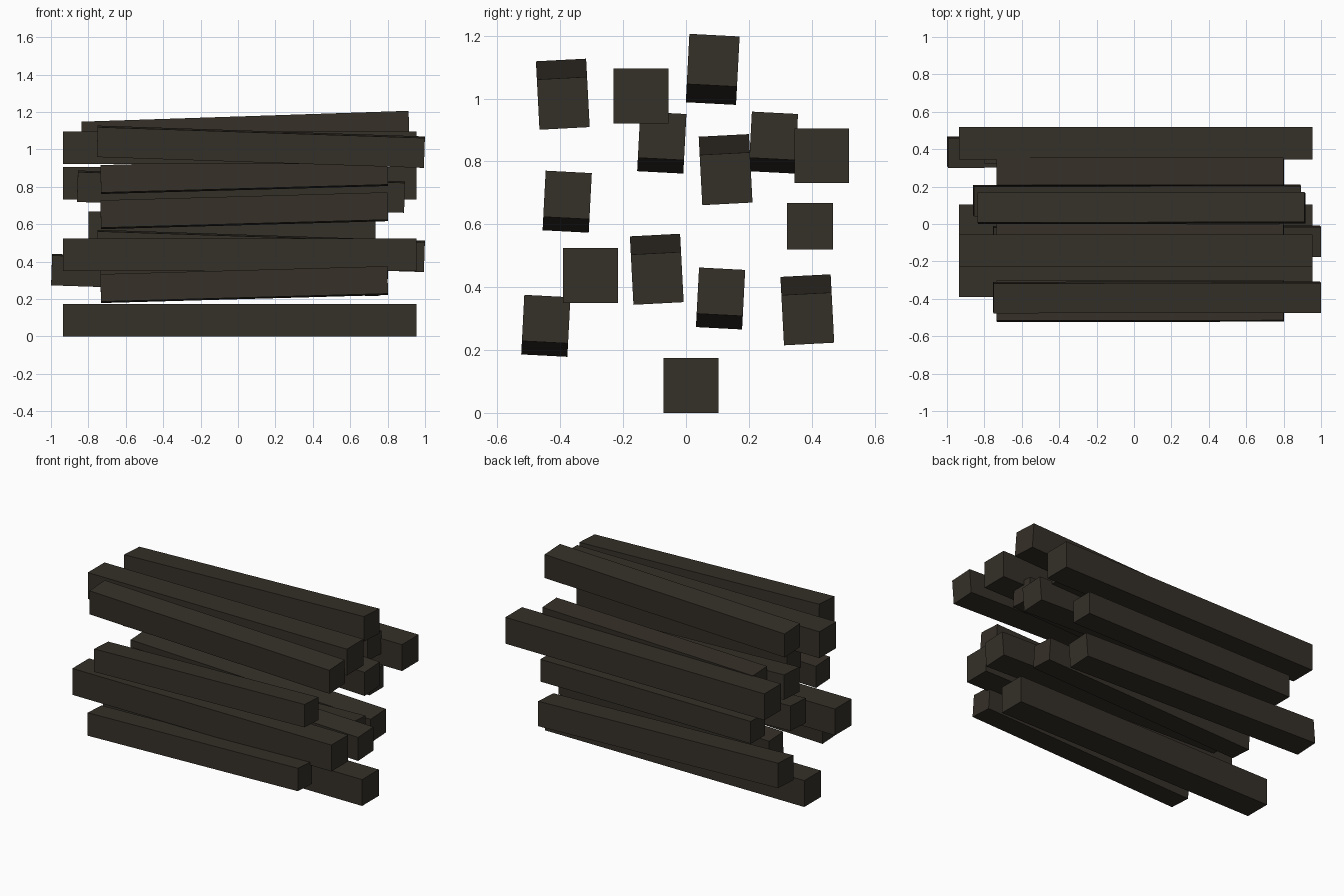
import bpy, bmesh
from math import radians
from mathutils import Matrix, Vector

if "Cube" in bpy.data.objects:
    bpy.data.objects.remove(bpy.data.objects["Cube"])

wood = bpy.data.materials.new("dark_wood")
wood.diffuse_color = (0.035, 0.029, 0.021, 1)
wood.use_nodes = True
wood.node_tree.nodes["Principled BSDF"].inputs["Base Color"].default_value = wood.diffuse_color

# Beam sizes: length, thickness
LONG, SHORT, MEDIUM = (1.89, 0.174), (1.535, 0.147), (1.75, 0.16)


def beam(name, size, x, y, z, roll=0, pitch=0):
    """Square beam centred at x, y, z, pitched along its length and then rolled."""
    length, thick = size
    bm = bmesh.new()
    bmesh.ops.create_cube(bm, size=1)
    bm.transform(Matrix.Diagonal((length, thick, thick, 1)))
    mesh = bpy.data.meshes.new(name)
    bm.to_mesh(mesh)
    bm.free()
    mesh.materials.append(wood)
    obj = bpy.data.objects.new(name, mesh)
    obj.matrix_world = (Matrix.Translation(Vector((x, y, z)))
                        @ Matrix.Rotation(radians(roll), 4, 'X')
                        @ Matrix.Rotation(radians(pitch), 4, 'Y'))
    bpy.context.collection.objects.link(obj)


# Long level beams
for i, (y, z) in enumerate([(0.016, 0.087), (-0.304, 0.437),
                            (0.432, 0.818), (-0.143, 1.008)]):
    beam(f"long_beam_{i + 1}", LONG, 0.01, y, z)

# Short beams rising to the right
for i, (y, z) in enumerate([(-0.446, 0.277), (0.11, 0.364), (-0.378, 0.672),
                            (-0.077, 0.86), (0.278, 0.86)]):
    beam(f"short_beam_{i + 1}", SHORT, 0.033, y, z, -3, -1.6)

# Short level beam
beam("short_level_beam", SHORT, -0.033, 0.395, 0.594)

# Medium beams sloping down to the right
for i, (x, y, z) in enumerate([(-0.122, 0.386, 0.328), (0.122, -0.093, 0.457),
                               (0.016, 0.126, 0.774), (0.122, -0.392, 1.014)]):
    beam(f"medium_beam_{i + 1}", MEDIUM, x, y, z, 3, 1.9)

# Top medium beam rising to the right
beam("top_beam", MEDIUM, 0.04, 0.085, 1.093, -3, -1.9)
